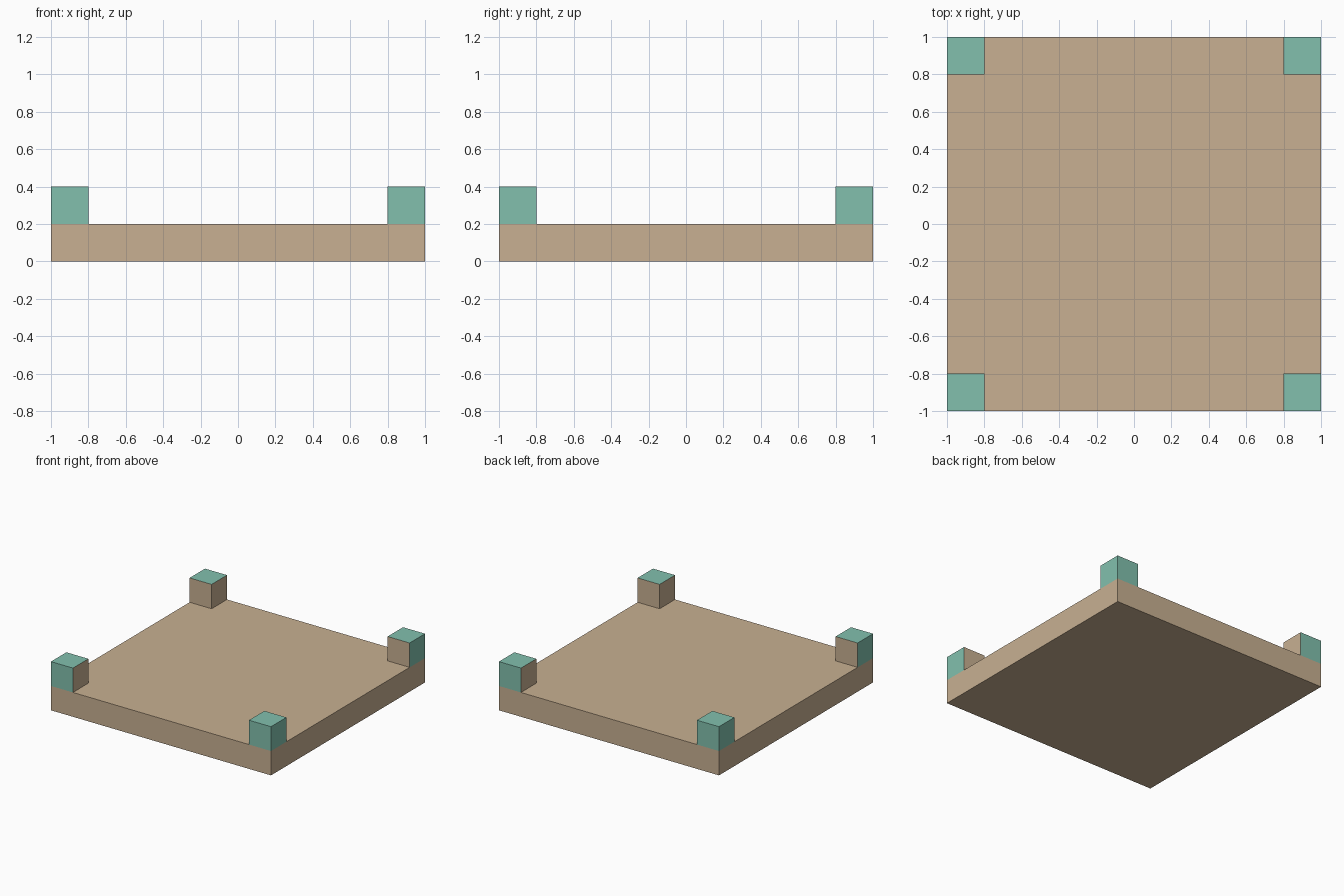
import bpy, bmesh
from mathutils import Matrix, Vector

if "Cube" in bpy.data.objects:
    bpy.data.objects.remove(bpy.data.objects["Cube"])


def material(name, rgb):
    m = bpy.data.materials.new(name)
    m.diffuse_color = (*rgb, 1.0)
    m.use_nodes = True
    m.node_tree.nodes["Principled BSDF"].inputs["Base Color"].default_value = m.diffuse_color
    return m


TAN = material("tan", (0.578, 0.434, 0.287))
GREEN = material("sea_green", (0.223, 0.527, 0.423))


def box(name, centre, size, mats, rule=None, open_bottom=False):
    bm = bmesh.new()
    bmesh.ops.create_cube(bm, size=1.0, matrix=Matrix.Diagonal((*size, 1.0)))
    bm.normal_update()
    if open_bottom:
        bottom = [f for f in bm.faces if f.normal.z < -0.5]
        bmesh.ops.delete(bm, geom=bottom, context='FACES_ONLY')
    if rule:
        for f in bm.faces:
            f.material_index = rule(f.normal)
    mesh = bpy.data.meshes.new(name)
    bm.to_mesh(mesh)
    bm.free()
    for m in mats:
        mesh.materials.append(m)
    ob = bpy.data.objects.new(name, mesh)
    ob.location = centre
    bpy.context.collection.objects.link(ob)
    return ob


# Square base slab
box("base_slab", (0, 0, 0.1), (2, 2, 0.2), [TAN])

# Corner blocks: top and outward sides green, inward sides tan
for sx, side in ((-1, "left"), (1, "right")):
    for sy, end in ((-1, "front"), (1, "back")):
        outward = Vector((sx, sy, 1))
        box(f"corner_block_{end}_{side}", (0.9 * sx, 0.9 * sy, 0.3), (0.2, 0.2, 0.2),
            [TAN, GREEN], lambda n: int(n.dot(outward) > 0), open_bottom=True)
